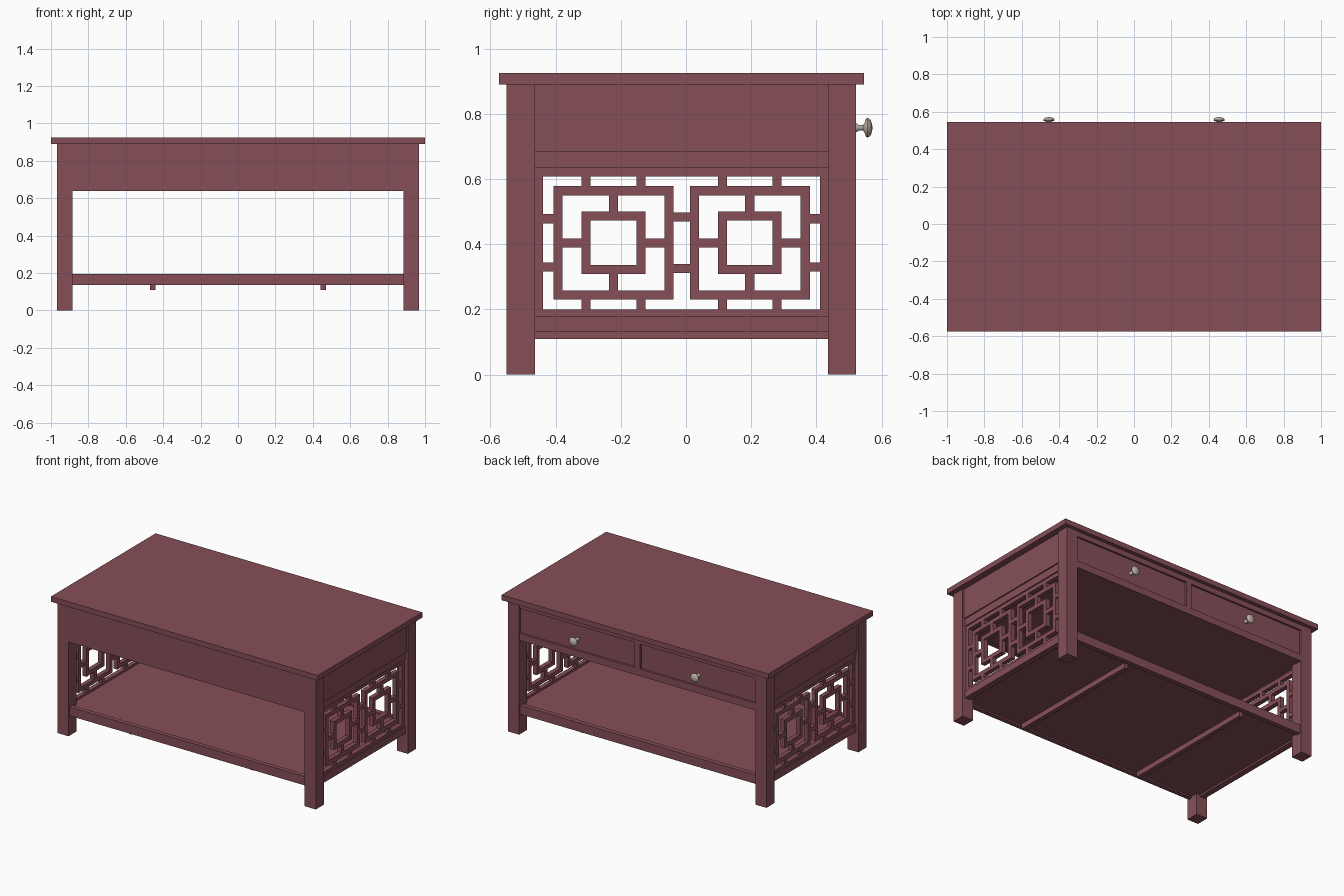
import bpy, bmesh, math
from mathutils import Matrix

cube = bpy.data.objects.get("Cube")
if cube:
    bpy.data.objects.remove(cube, do_unlink=True)


def make_material(name, rgb, metallic=0.0):
    mat = bpy.data.materials.new(name)
    mat.use_nodes = True
    mat.diffuse_color = (*rgb, 1)
    bsdf = mat.node_tree.nodes["Principled BSDF"]
    bsdf.inputs["Base Color"].default_value = (*rgb, 1)
    bsdf.inputs["Metallic"].default_value = metallic
    return mat


WOOD = make_material("red brown wood", (0.24, 0.078, 0.097))
METAL = make_material("warm grey metal", (0.50, 0.43, 0.38))


def add_box(bm, x, y, z):
    """Add a box given its (low, high) range on each axis."""
    size = [r[1] - r[0] for r in (x, y, z)]
    mid = [(r[0] + r[1]) / 2 for r in (x, y, z)]
    bmesh.ops.create_cube(bm, size=1, matrix=Matrix.Translation(mid) @ Matrix.Diagonal((*size, 1)))


def finish(name, bm, mat):
    mesh = bpy.data.meshes.new(name)
    bm.to_mesh(mesh)
    bm.free()
    mesh.materials.append(mat)
    obj = bpy.data.objects.new(name, mesh)
    bpy.context.collection.objects.link(obj)
    return obj


def box(name, x, y, z):
    bm = bmesh.new()
    add_box(bm, x, y, z)
    return finish(name, bm, WOOD)


def span(side, low, high):
    """Range on x, mirrored to the chosen side."""
    return tuple(sorted((side * low, side * high)))


LEG_IN, LEG_OUT = 0.885, 0.968
FRONT, BACK = (-0.55, -0.463), (0.436, 0.522)
BETWEEN = (FRONT[1], BACK[0])
INNER_X = (-LEG_IN, LEG_IN)

# Top, front apron and the panel under the drawers
box("table_top", (-1, 1), (-0.574, 0.546), (0.89, 0.925))
box("front_apron", INNER_X, (FRONT[0], -0.52), (0.638, 0.89))
box("drawer_floor", (-0.92, 0.92), (-0.52, 0.49), (0.642, 0.665))

# Drawer frame at the back
box("drawer_lower_rail", INNER_X, (0.48, 0.52), (0.638, 0.685))
box("drawer_upper_rail", INNER_X, (0.48, 0.52), (0.855, 0.89))
box("drawer_divider", (-0.02, 0.02), (0.48, 0.52), (0.685, 0.855))

# Low shelf with its rails
box("shelf_board", (-0.92, 0.92), (-0.52, 0.49), (0.145, 0.185))
box("shelf_front_rail", INNER_X, (-0.54, -0.51), (0.135, 0.195))
box("shelf_back_rail", INNER_X, (0.48, 0.512), (0.135, 0.195))


# Pierced side panel
BAR = 0.028
CENTRE_Z = 0.404


def ring(bm, x, y, z, t):
    """Rectangular frame of four bars of width t."""
    for zz in ((z[0], z[0] + t), (z[1] - t, z[1])):
        add_box(bm, x, y, zz)
    for yy in ((y[0], y[0] + t), (y[1] - t, y[1])):
        add_box(bm, x, yy, (z[0] + t, z[1] - t))


def around(c, half):
    return (c - half, c + half)


def lattice(name, x):
    bm = bmesh.new()
    mid = sum(BETWEEN) / 2
    open_y, open_z = around(mid, 0.425), around(CENTRE_Z, 0.204)
    # border
    for z in ((0.18, open_z[0]), (open_z[1], 0.635)):
        add_box(bm, x, BETWEEN, z)
    for y in ((BETWEEN[0], open_y[0]), (open_y[1], BETWEEN[1])):
        add_box(bm, x, y, open_z)
    for s in (-1, 1):
        c = mid + s * 0.209
        big_y, big_z = around(c, 0.184), around(CENTRE_Z, 0.174)
        small_y, small_z = around(c, 0.098), around(CENTRE_Z, 0.096)
        ring(bm, x, big_y, big_z, BAR)
        ring(bm, x, small_y, small_z, BAR)
        # links from the small frame to the big one
        for y in ((big_y[0] + BAR, small_y[0]), (small_y[1], big_y[1] - BAR)):
            add_box(bm, x, y, around(CENTRE_Z, BAR / 2))
        for z in ((big_z[0] + BAR, small_z[0]), (small_z[1], big_z[1] - BAR)):
            add_box(bm, x, around(c, BAR / 2), z)
        # links from the big frame to the border
        for e in (-1, 1):
            for z in ((open_z[0], big_z[0]), (big_z[1], open_z[1])):
                add_box(bm, x, around(c + e * 0.084, BAR / 2), z)
            edge = (open_y[0], big_y[0]) if s < 0 else (big_y[1], open_y[1])
            add_box(bm, x, edge, around(CENTRE_Z + e * 0.074, BAR / 2))
    # links between the two big frames
    for e in (-1, 1):
        add_box(bm, x, around(mid, 0.025), around(CENTRE_Z + e * 0.079, BAR / 2))
    finish(name, bm, WOOD)


# Round metal knob turned from a profile
def knob(name, x, z):
    profile = [(0.013, 0.51), (0.013, 0.524), (0.008, 0.53), (0.008, 0.543), (0.016, 0.548),
               (0.028, 0.552), (0.03, 0.557), (0.025, 0.565), (0.014, 0.57), (0, 0.572)]
    bm = bmesh.new()
    verts = [bm.verts.new((x + r, y, z)) for r, y in profile]
    edges = [bm.edges.new(pair) for pair in zip(verts, verts[1:])]
    bmesh.ops.spin(bm, geom=verts + edges, cent=(x, 0, z), axis=(0, 1, 0),
                   angle=math.tau, steps=24)
    bmesh.ops.remove_doubles(bm, verts=bm.verts, dist=0.0001)
    bmesh.ops.recalc_face_normals(bm, faces=bm.faces)
    obj = finish(name, bm, METAL)
    bpy.ops.object.select_all(action='DESELECT')
    obj.select_set(True)
    bpy.context.view_layer.objects.active = obj
    bpy.ops.object.shade_smooth_by_angle(angle=math.radians(50))


# Parts repeated on both sides
for label, s in (("left", 1), ("right", -1)):
    for place, y in (("front", FRONT), ("back", BACK)):
        box(f"{label}_{place}_leg", span(s, LEG_IN, LEG_OUT), y, (0, 0.89))
    box(f"{label}_side_panel", span(s, 0.925, 0.958), BETWEEN, (0.685, 0.89))
    box(f"{label}_side_rail", span(s, 0.91, 0.95), BETWEEN, (0.635, 0.685))
    box(f"{label}_shelf_side_rail", span(s, 0.91, 0.95), BETWEEN, (0.133, 0.18))
    lattice(f"{label}_lattice", span(s, 0.912, 0.942))
    box(f"{label}_shelf_runner", span(s, 0.44, 0.47), (-0.5, 0.47), (0.11, 0.145))
    box(f"{label}_drawer_front", span(s, 0.023, 0.882), (0.48, 0.511), (0.688, 0.852))
    knob(f"{label}_drawer_knob", s * 0.455, 0.757)
